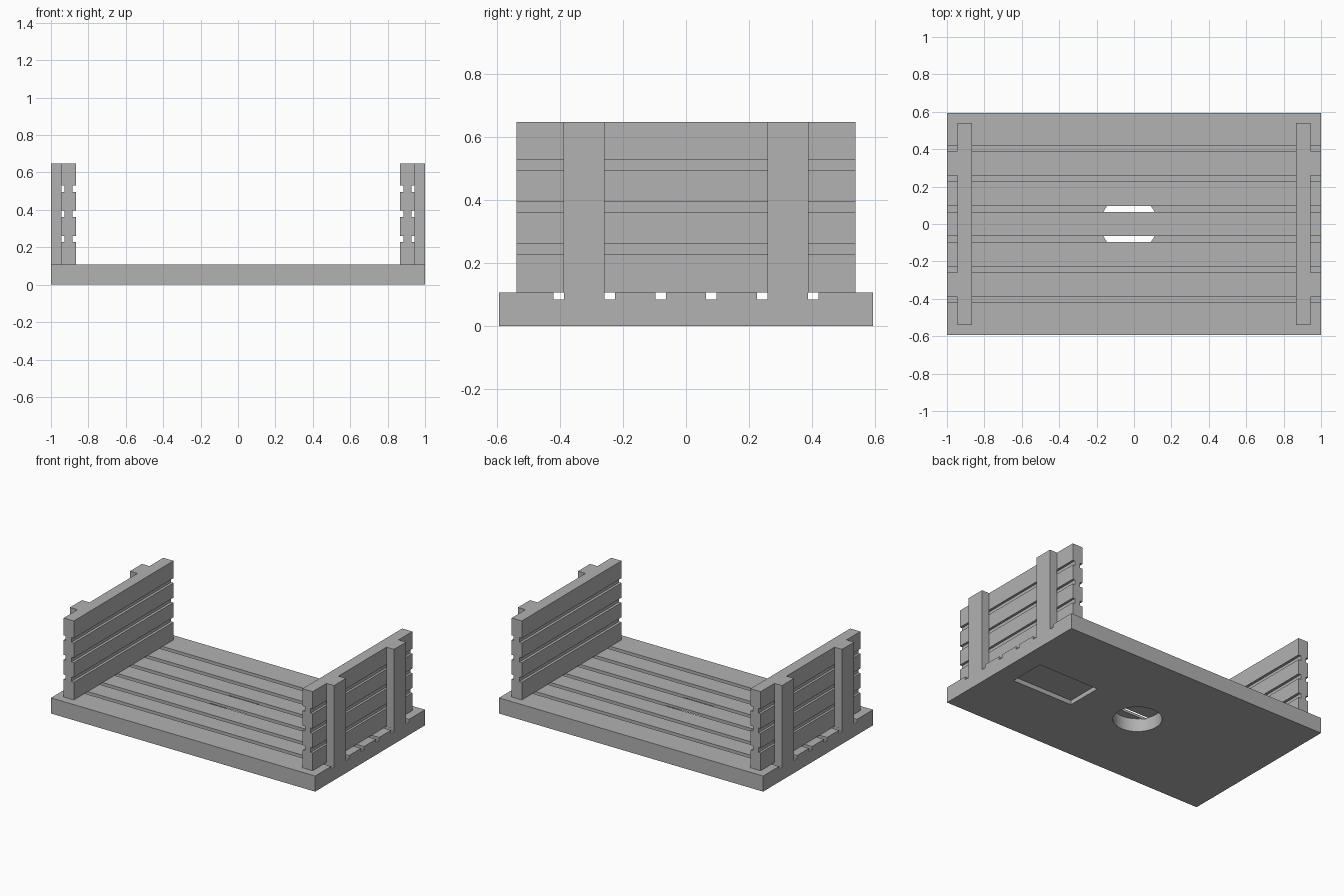
import bpy
import bmesh
from mathutils import Matrix, Vector

cube = bpy.data.objects.get("Cube")
if cube:
    bpy.data.objects.remove(cube, do_unlink=True)

grey = bpy.data.materials.new("plain grey")
grey.use_nodes = True
grey.diffuse_color = (0.445, 0.445, 0.445, 1)
grey.node_tree.nodes["Principled BSDF"].inputs["Base Color"].default_value = grey.diffuse_color

HALF_X, HALF_Y = 1.0, 0.594
DECK_Z, TOP_Z = 0.107, 0.648
PANEL_IN, PANEL_OUT, PANEL_Y = 0.866, 0.943, 0.539
GAP = 0.033


def to_object(name, bm):
    bmesh.ops.recalc_face_normals(bm, faces=bm.faces)
    mesh = bpy.data.meshes.new(name)
    bm.to_mesh(mesh)
    bm.free()
    mesh.materials.append(grey)
    obj = bpy.data.objects.new(name, mesh)
    bpy.context.collection.objects.link(obj)
    return obj


def extrude_profile(name, points, sweep):
    """Extrude a closed outline of 3D points along a vector."""
    bm = bmesh.new()
    face = bm.faces.new([bm.verts.new(p) for p in points])
    new = bmesh.ops.extrude_face_region(bm, geom=[face])["geom"]
    verts = [g for g in new if isinstance(g, bmesh.types.BMVert)]
    bmesh.ops.translate(bm, verts=verts, vec=sweep)
    return to_object(name, bm)


def box(name, low, high):
    bm = bmesh.new()
    low, high = Vector(low), Vector(high)
    place = Matrix.Translation((low + high) / 2) @ Matrix.Diagonal((*(high - low), 1))
    bmesh.ops.create_cube(bm, size=1, matrix=place)
    return to_object(name, bm)


def cut(target, cutter):
    cutter.hide_render = True
    mod = target.modifiers.new("cut", 'BOOLEAN')
    mod.operation, mod.solver, mod.object = 'DIFFERENCE', 'EXACT', cutter
    bpy.context.view_layer.objects.active = target
    bpy.ops.object.modifier_apply(modifier=mod.name)
    bpy.data.objects.remove(cutter, do_unlink=True)


def grooved_edge(start, stop, centres, level, bottom):
    """Outline along one edge, dropping to the bottom at each groove."""
    points = [(start, level)]
    for c in centres:
        a, b = c - GAP / 2, c + GAP / 2
        points += [(a, level), (a, bottom), (b, bottom), (b, level)]
    return points + [(stop, level)]


# Deck with six plank grooves along its length
grooves = [(i - 2.5) * 0.1617 for i in range(6)]
outline = grooved_edge(-HALF_Y, HALF_Y, grooves, DECK_Z, 0.085)
outline += [(HALF_Y, 0), (-HALF_Y, 0)]
deck = extrude_profile("deck", [(-HALF_X, y, z) for y, z in outline], (2 * HALF_X, 0, 0))

# Round recess underneath, deep enough to open into the middle grooves
bm = bmesh.new()
bmesh.ops.create_cone(bm, cap_ends=True, segments=64, radius1=0.151, radius2=0.151,
                      depth=0.18, matrix=Matrix.Translation((-0.027, 0, 0)))
cut(deck, to_object("recess_cutter", bm))

# Shallow rectangular pocket underneath
cut(deck, box("pocket_cutter", (0.40, -0.126, -0.05), (0.86, 0.126, 0.03)))

# End panels grooved on both faces, each with two outer posts
slots = [0.245, 0.379, 0.513]
inner = grooved_edge(DECK_Z, TOP_Z, slots, PANEL_IN, PANEL_IN + 0.018)
outer = grooved_edge(DECK_Z, TOP_Z, slots, PANEL_OUT, PANEL_OUT - 0.016)
panel_outline = inner + outer[::-1]
for side, s in (("left", 1), ("right", -1)):
    extrude_profile(side + "_end_panel",
                    [(s * x, -PANEL_Y, z) for z, x in panel_outline],
                    (0, 2 * PANEL_Y, 0))
    for end, e in (("front", -1), ("back", 1)):
        xs = sorted((s * PANEL_OUT, s * HALF_X))
        y = e * 0.3245
        box(f"{side}_{end}_post", (xs[0], y - 0.065, DECK_Z), (xs[1], y + 0.065, TOP_Z))
